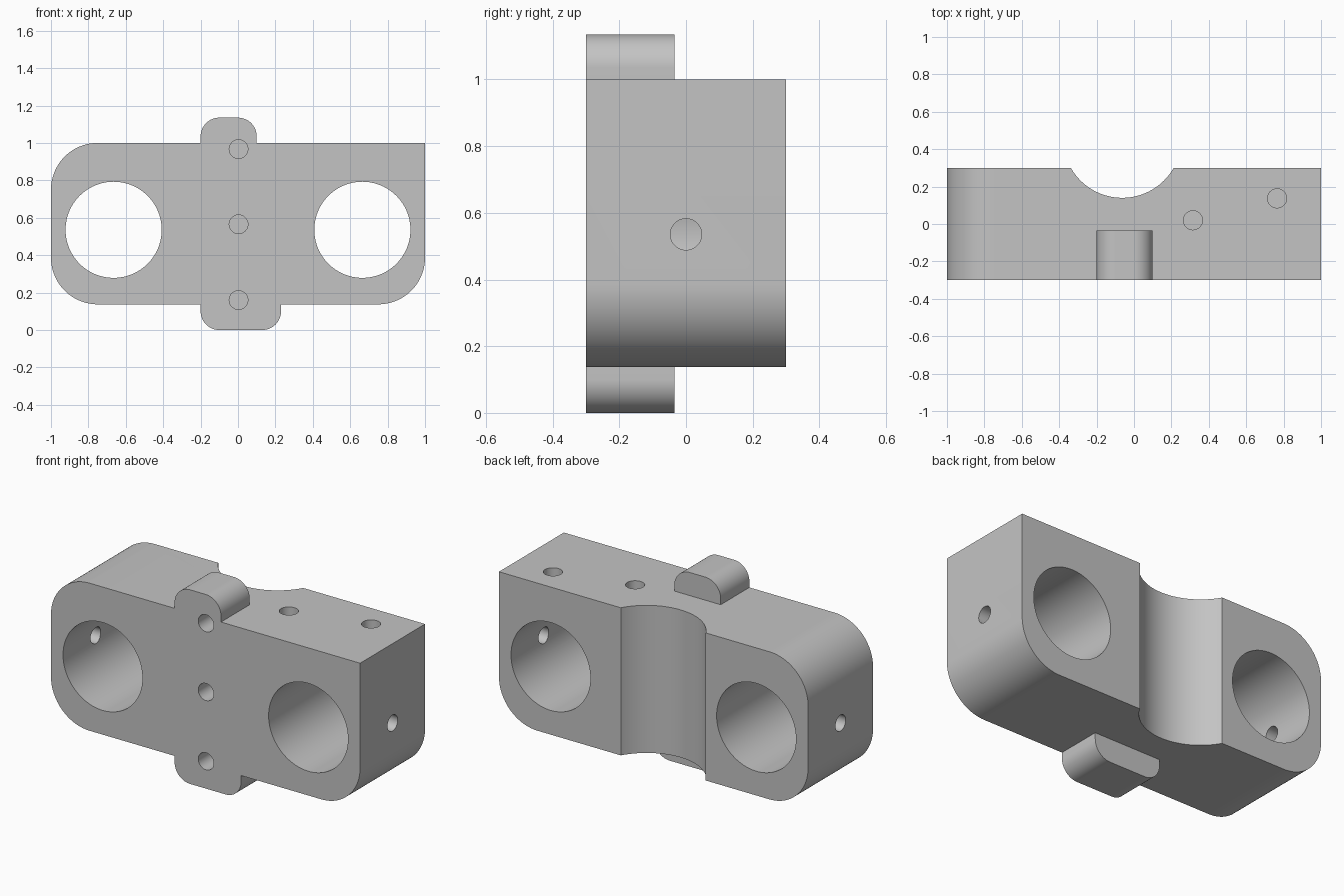
import bpy, bmesh, math
from mathutils import Matrix

if "Cube" in bpy.data.objects:
    bpy.data.objects.remove(bpy.data.objects["Cube"], do_unlink=True)

GREY = (0.55, 0.55, 0.55, 1)
mat = bpy.data.materials.new("plain grey")
mat.use_nodes = True
mat.diffuse_color = GREY
mat.node_tree.nodes["Principled BSDF"].inputs["Base Color"].default_value = GREY

FRONT, BACK, BOTTOM, TOP = -0.3, 0.3, 0.137, 1.0
MID = (BOTTOM + TOP) / 2 - 0.033


def make_object(name, bm):
    bmesh.ops.recalc_face_normals(bm, faces=bm.faces)
    mesh = bpy.data.meshes.new(name)
    bm.to_mesh(mesh)
    bm.free()
    mesh.materials.append(mat)
    obj = bpy.data.objects.new(name, mesh)
    bpy.context.collection.objects.link(obj)
    return obj


def rounded_block(name, x0, x1, z0, z1, y0, y1, radii):
    """Rectangle with a radius per corner (from bottom left, anticlockwise), extruded along y."""
    corners = [(x0, z0, 1, 1), (x1, z0, -1, 1), (x1, z1, -1, -1), (x0, z1, 1, -1)]
    bm = bmesh.new()
    verts = []
    for i, ((x, z, sx, sz), r) in enumerate(zip(corners, radii)):
        steps = 24 if r else 0
        for k in range(steps + 1):
            a = math.pi + math.pi / 2 * (i + k / max(steps, 1))
            verts.append(bm.verts.new((x + r * (sx + math.cos(a)), y0,
                                       z + r * (sz + math.sin(a)))))
    face = bm.faces.new(verts)
    new = bmesh.ops.extrude_face_region(bm, geom=[face])["geom"]
    moved = [v for v in new if isinstance(v, bmesh.types.BMVert)]
    bmesh.ops.translate(bm, verts=moved, vec=(0, y1 - y0, 0))
    return make_object(name, bm)


def cylinder(name, centre, radius, length, axis, sides=48):
    bm = bmesh.new()
    turn = {"x": Matrix.Rotation(math.pi / 2, 4, "Y"),
            "y": Matrix.Rotation(math.pi / 2, 4, "X"),
            "z": Matrix.Identity(4)}[axis]
    bmesh.ops.create_cone(bm, cap_ends=True, segments=sides, radius1=radius,
                          radius2=radius, depth=length,
                          matrix=Matrix.Translation(centre) @ turn)
    obj = make_object(name, bm)
    obj.hide_render = True
    return obj


def combine(target, tool, operation):
    mod = target.modifiers.new(tool.name, "BOOLEAN")
    mod.operation, mod.object, mod.solver = operation, tool, "EXACT"
    bpy.context.view_layer.objects.active = target
    bpy.ops.object.modifier_apply(modifier=mod.name)
    bpy.data.objects.remove(tool, do_unlink=True)


# Main block with three rounded corners
body = rounded_block("clamp_block", -1, 1, BOTTOM, TOP, FRONT, BACK, (0.25, 0.25, 0, 0.25))

# Tabs flush with the front face
combine(body, rounded_block("top_tab", -0.2, 0.1, 0.8, 1.135, FRONT, -0.035,
                            (0, 0, 0.1, 0.1)), "UNION")
combine(body, rounded_block("bottom_tab", -0.2, 0.23, 0, 0.3, FRONT, -0.035,
                            (0.1, 0.1, 0, 0)), "UNION")

# Scalloped channel down the back
combine(body, cylinder("back_channel", (-0.063, 0.456, 0.5), 0.316, 3, "z", 128), "DIFFERENCE")

# Large bores, each with a side hole drilled into it
for side in (-1, 1):
    combine(body, cylinder("bore", (side * 0.665, 0, MID), 0.257, 2, "y", 96), "DIFFERENCE")
    combine(body, cylinder("side_hole", (side * 0.9, 0, MID), 0.047, 0.4, "x"), "DIFFERENCE")

# Blind holes in the front face
for z in (0.16, 0.565, 0.967):
    combine(body, cylinder("front_hole", (0.003, FRONT, z), 0.05, 0.4, "y"), "DIFFERENCE")

# Blind holes in the top face
for x, y in ((0.315, 0.02), (0.765, 0.137)):
    combine(body, cylinder("top_hole", (x, y, TOP), 0.051, 0.36, "z"), "DIFFERENCE")

# Smooth curved walls, crisp edges
bpy.ops.object.select_all(action="DESELECT")
body.select_set(True)
bpy.context.view_layer.objects.active = body
bpy.ops.object.shade_smooth_by_angle(angle=math.radians(30))
